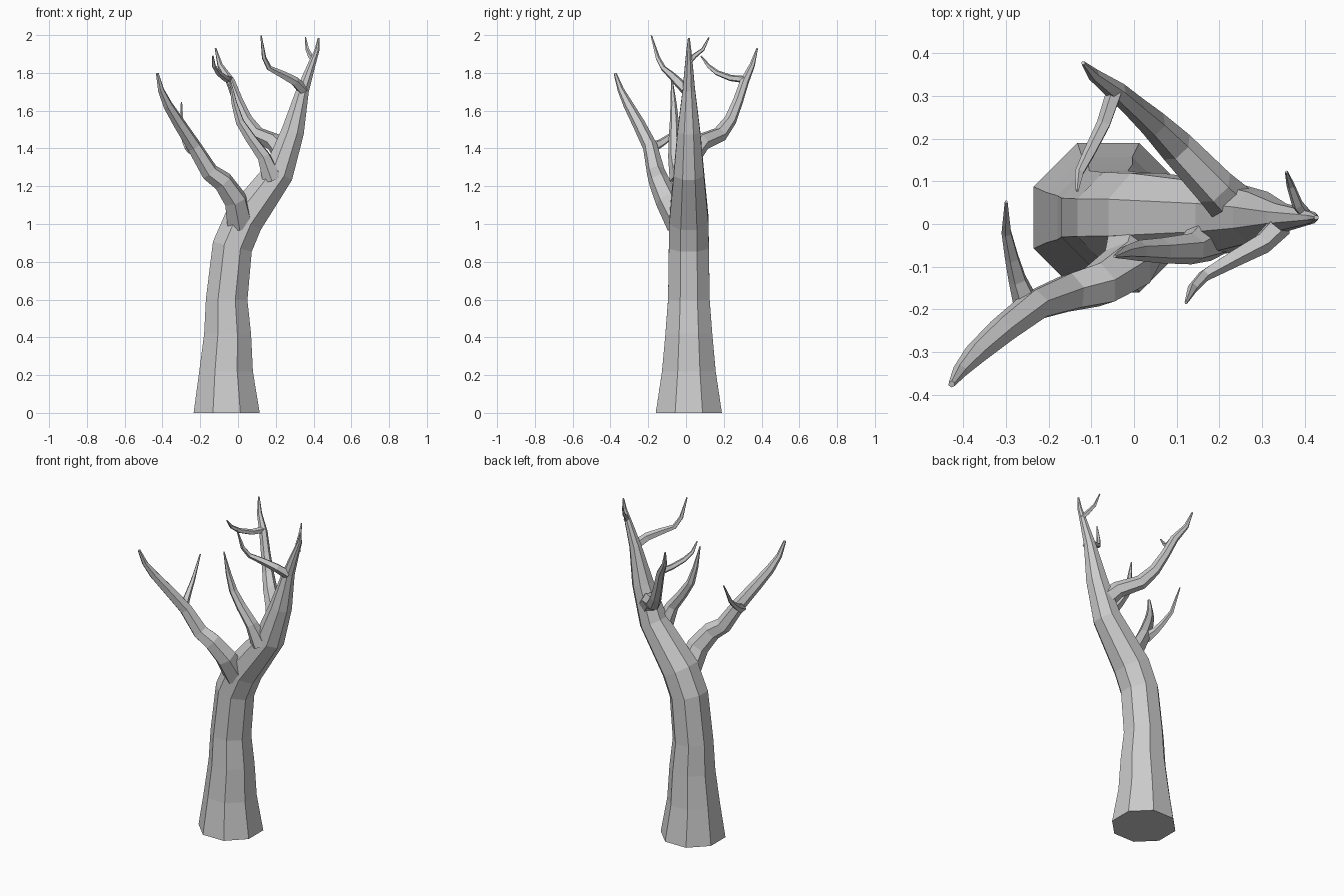
import bpy, bmesh, math
from mathutils import Vector


def limb(name, path, sides):
    """Faceted tapering tube; path points are (x, y, z, flat-side radius)."""
    pts = [Vector(p[:3]) for p in path]
    bm = bmesh.new()
    rings = []
    u = Vector((1, 0, 0))
    for i, p in enumerate(pts):
        a = (p - pts[i - 1]).normalized() if i else Vector()
        b = (pts[i + 1] - p).normalized() if i < len(pts) - 1 else Vector()
        t = (a + b).normalized()
        if i == 0 and name == "trunk":
            t = Vector((0, 0, 1))
        u = (u - t * u.dot(t)).normalized()
        v = t.cross(u)
        r = path[i][3] / math.cos(math.pi / sides)
        ring = []
        for k in range(sides):
            ang = (k + 0.5) * math.tau / sides
            ring.append(bm.verts.new(p + (u * math.cos(ang) + v * math.sin(ang)) * r))
        rings.append(ring)
    for lo, hi in zip(rings, rings[1:]):
        for k in range(sides):
            n = (k + 1) % sides
            bm.faces.new((lo[k], lo[n], hi[n], hi[k]))
    bm.faces.new(rings[0][::-1])
    bm.faces.new(rings[-1])
    me = bpy.data.meshes.new(name)
    bm.to_mesh(me)
    bm.free()
    ob = bpy.data.objects.new(name, me)
    bpy.context.collection.objects.link(ob)


# Leaning octagonal trunk
limb("trunk", [
    (-.06, .015, 0, .175), (-.063, .015, .22, .142), (-.055, .015, .42, .124),
    (-.06, .015, .6, .11), (-.03, .015, .88, .106), (.03, .015, 1.02, .104),
    (.215, .015, 1.27, .08), (.29, .015, 1.49, .06), (.343, .015, 1.71, .033),
    (.392, .015, 1.85, .02), (.418, .015, 1.92, .013), (.427, .015, 1.985, .005)], 8)

# Main branches
limb("left_branch", [
    (.01, -.03, 1.0, .065), (-.015, -.1, 1.13, .056), (-.08, -.142, 1.225, .048),
    (-.15, -.16, 1.275, .042), (-.232, -.19, 1.41, .034), (-.31, -.25, 1.53, .029),
    (-.372, -.305, 1.63, .023), (-.408, -.345, 1.71, .015), (-.427, -.375, 1.797, .007)], 6)
limb("back_branch", [
    (.245, .03, 1.37, .05), (.19, .085, 1.435, .042), (.1, .18, 1.475, .036),
    (.045, .235, 1.55, .029), (.0, .275, 1.65, .024), (-.04, .31, 1.755, .021),
    (-.095, .35, 1.84, .013), (-.119, .377, 1.93, .004)], 6)
limb("front_branch", [
    (.18, -.03, 1.24, .05), (.135, -.058, 1.36, .032), (.065, -.062, 1.455, .026),
    (.01, -.062, 1.54, .021), (-.02, -.066, 1.64, .014), (-.045, -.076, 1.775, .003)], 6)

# Twigs
limb("left_twig", [
    (-.25, -.19, 1.4, .026), (-.272, -.13, 1.43, .018), (-.285, -.08, 1.465, .014),
    (-.298, -.02, 1.515, .01), (-.299, .052, 1.645, .003)], 5)
limb("back_twig", [
    (-.045, .31, 1.765, .016), (-.07, .235, 1.773, .014), (-.105, .165, 1.8, .012),
    (-.128, .12, 1.835, .009), (-.133, .078, 1.89, .003)], 5)
limb("upper_front_twig", [
    (.345, 0, 1.71, .024), (.3, -.045, 1.755, .021), (.235, -.08, 1.79, .017),
    (.165, -.12, 1.825, .012), (.138, -.15, 1.88, .01), (.122, -.184, 1.998, .003)], 5)
limb("top_twig", [
    (.405, .018, 1.86, .012), (.383, .045, 1.89, .011), (.367, .09, 1.925, .008),
    (.357, .122, 1.988, .003)], 5)
